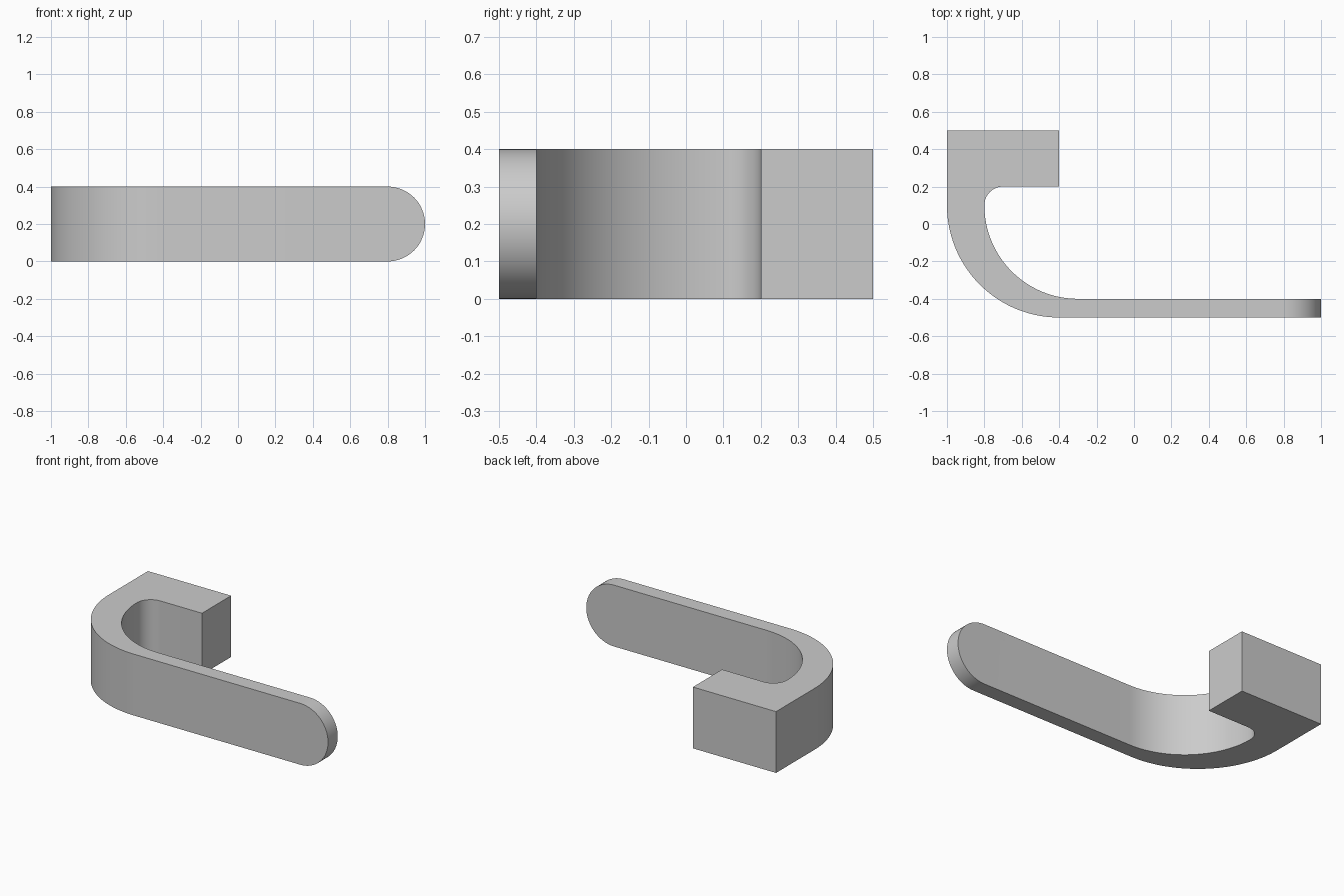
import bpy
import bmesh
from math import cos, sin, radians

cube = bpy.data.objects.get("Cube")
if cube:
    bpy.data.objects.remove(cube, do_unlink=True)

HEIGHT = 0.4


def arc(cx, cy, r, start, end, steps):
    """Points along a circular arc, angles in degrees."""
    angles = [radians(start + (end - start) * i / steps) for i in range(steps + 1)]
    return [(cx + r * cos(a), cy + r * sin(a)) for a in angles]


# Plan outline: block, outer bend, straight arm, inner bend, small fillet
outline = [(-0.4, 0.2), (-0.4, 0.5), (-1, 0.5)]
outline += arc(-0.4, 0.1, 0.6, 180, 270, 32)
outline += [(1, -0.5), (1, -0.4)]
outline += arc(-0.3, 0.1, 0.5, 270, 180, 32)
outline += arc(-0.7, 0.1, 0.1, 180, 90, 12)[1:]

# Extrude the outline upward
bm = bmesh.new()
base = bm.faces.new([bm.verts.new((x, y, 0)) for x, y in outline])
result = bmesh.ops.extrude_face_region(bm, geom=[base], use_keep_orig=True)
top = [v for v in result["geom"] if isinstance(v, bmesh.types.BMVert)]
bmesh.ops.translate(bm, verts=top, vec=(0, 0, HEIGHT))

# Round the free end of the arm into a half circle
tip = [e for e in bm.edges
       if all(v.co.x > 0.99 for v in e.verts)
       and abs(e.verts[0].co.z - e.verts[1].co.z) < 0.01]
bmesh.ops.bevel(bm, geom=tip, offset=HEIGHT / 2, offset_type='OFFSET',
                segments=16, profile=0.5, affect='EDGES', clamp_overlap=True)
bmesh.ops.remove_doubles(bm, verts=bm.verts, dist=0.0005)
bmesh.ops.recalc_face_normals(bm, faces=bm.faces)

mesh = bpy.data.meshes.new("hook_handle")
bm.to_mesh(mesh)
bm.free()
handle = bpy.data.objects.new("hook_handle", mesh)
bpy.context.collection.objects.link(handle)

# Single grey material
grey = bpy.data.materials.new("light grey")
grey.use_nodes = True
colour = (0.6, 0.6, 0.6, 1)
grey.diffuse_color = colour
grey.node_tree.nodes["Principled BSDF"].inputs["Base Color"].default_value = colour
mesh.materials.append(grey)

# Smooth bends with crisp edges
bpy.ops.object.select_all(action='DESELECT')
handle.select_set(True)
bpy.context.view_layer.objects.active = handle
bpy.ops.object.shade_smooth_by_angle(angle=radians(30))
